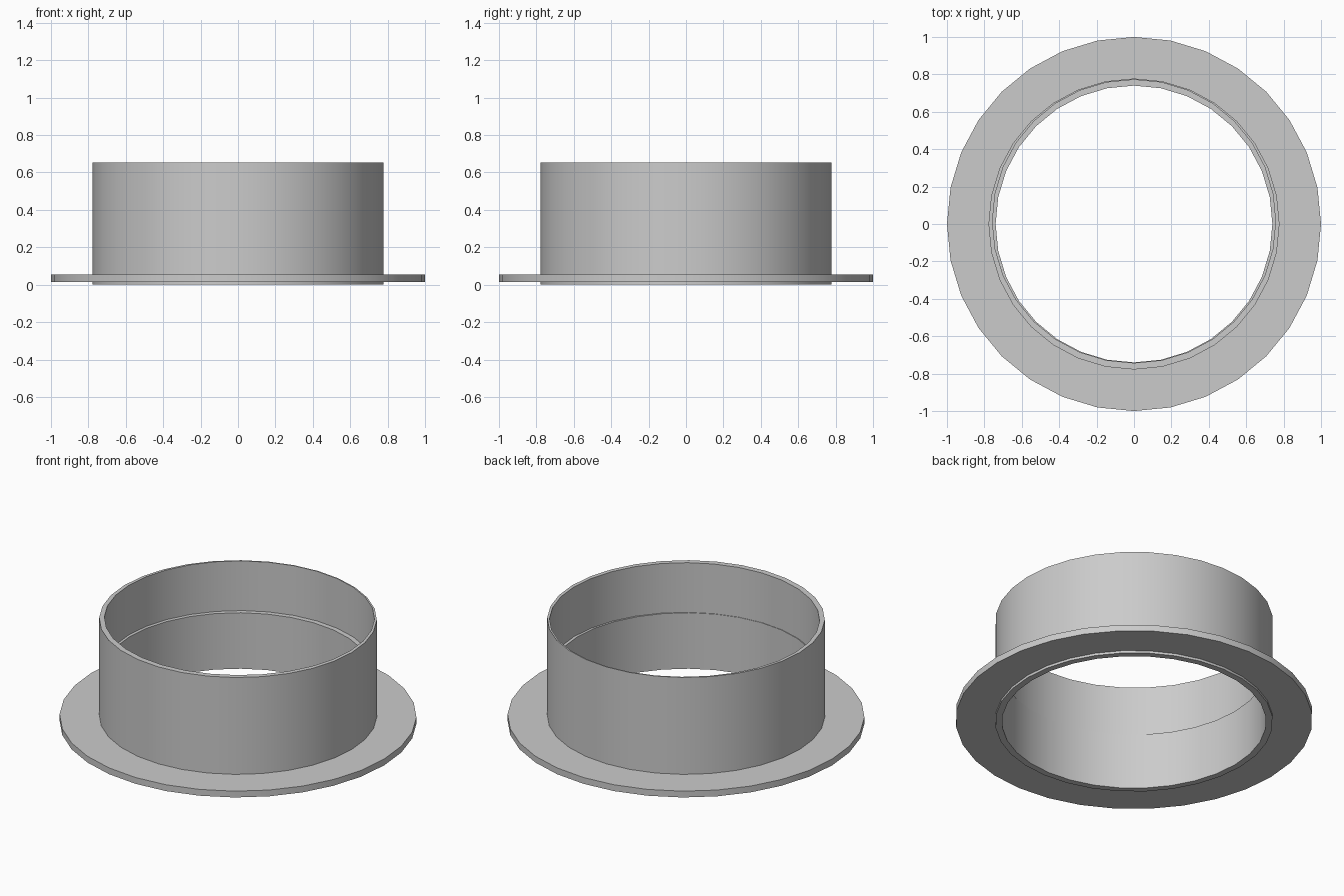
import bpy, bmesh, math

cube = bpy.data.objects.get("Cube")
if cube:
    bpy.data.objects.remove(cube, do_unlink=True)

SIDES = 32

grey = bpy.data.materials.new("plain grey")
grey.use_nodes = True
colour = (0.6, 0.6, 0.6, 1)
grey.diffuse_color = colour
grey.node_tree.nodes["Principled BSDF"].inputs["Base Color"].default_value = colour


def turned_part(name, profile):
    """Closed ring from a loop of (radius, height, y offset) stations."""
    bm = bmesh.new()
    rings = []
    for radius, z, shift in profile:
        angles = [math.tau * i / SIDES for i in range(SIDES)]
        rings.append([bm.verts.new((radius * math.cos(a), radius * math.sin(a) + shift, z))
                      for a in angles])
    for k, lower in enumerate(rings):
        upper = rings[(k + 1) % len(rings)]
        for i in range(SIDES):
            j = (i + 1) % SIDES
            bm.faces.new((lower[i], lower[j], upper[j], upper[i]))
    bmesh.ops.recalc_face_normals(bm, faces=bm.faces)
    mesh = bpy.data.meshes.new(name)
    bm.to_mesh(mesh)
    bm.free()
    mesh.materials.append(grey)
    obj = bpy.data.objects.new(name, mesh)
    bpy.context.collection.objects.link(obj)
    bpy.ops.object.select_all(action='DESELECT')
    obj.select_set(True)
    bpy.context.view_layer.objects.active = obj
    bpy.ops.object.shade_smooth_by_angle(angle=math.radians(30))
    return obj


# Tube wall with a wider, slightly off-centre upper bore resting on a ledge
BORE_SHIFT = 0.014
turned_part("tube_wall", [
    (0.778, 0, 0), (0.778, 0.653, 0),
    (0.757, 0.653, BORE_SHIFT), (0.757, 0.346, BORE_SHIFT),
    (0.74, 0.346, 0), (0.74, 0, 0),
])

# Flat flange, its inner edge buried in the tube wall
turned_part("base_flange", [
    (1, 0.015, 0), (1, 0.054, 0), (0.76, 0.054, 0), (0.76, 0.015, 0),
])
